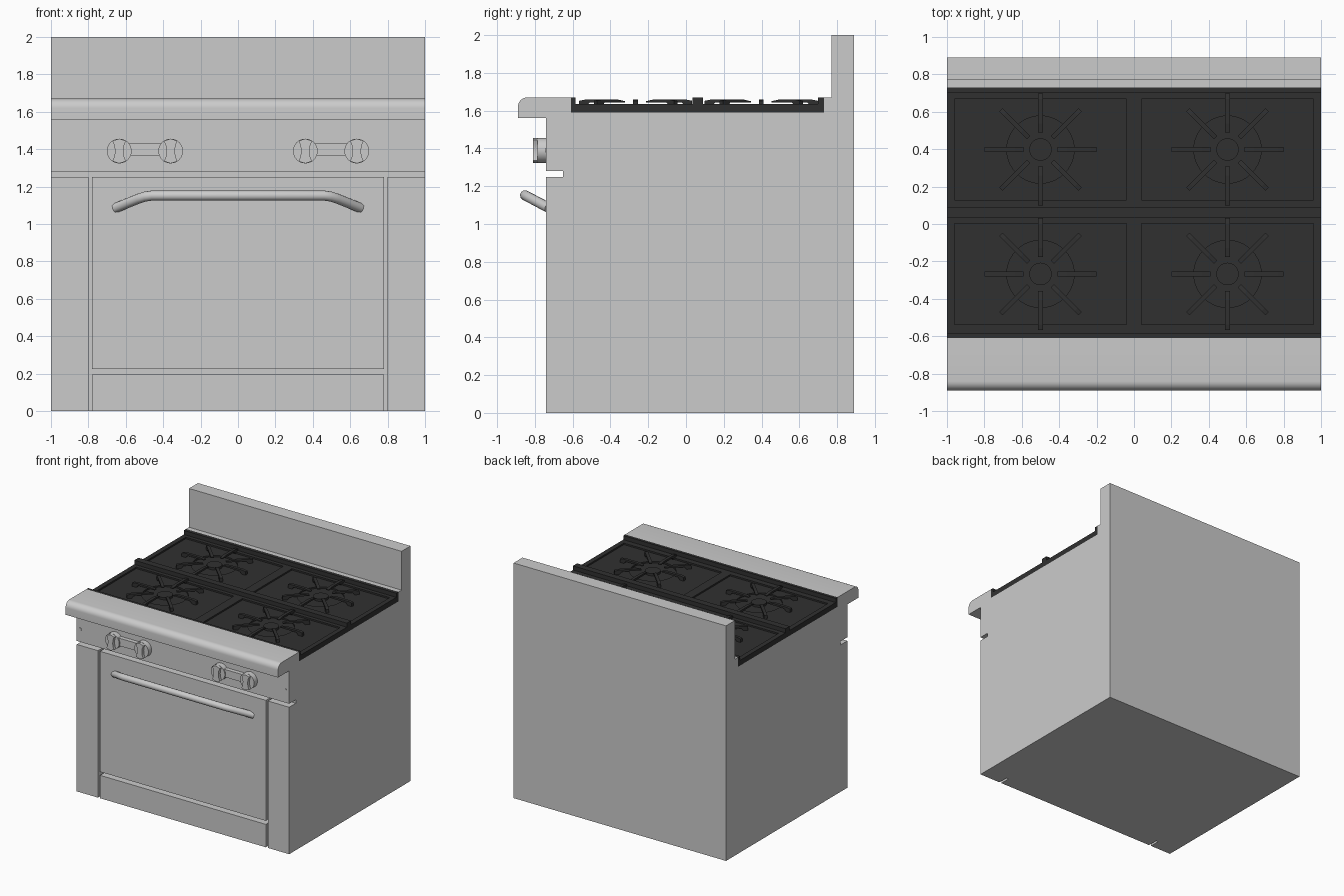
import bpy, bmesh, math
from mathutils import Matrix, Vector

if "Cube" in bpy.data.objects:
    bpy.data.objects.remove(bpy.data.objects["Cube"])

dark = bpy.data.materials.new("cast_iron")
dark.diffuse_color = (0.03, 0.03, 0.03, 1)
dark.use_nodes = True
dark.node_tree.nodes["Principled BSDF"].inputs["Base Color"].default_value = dark.diffuse_color


def finish(name, bm, mat=None, smooth=False):
    bmesh.ops.recalc_face_normals(bm, faces=bm.faces)
    me = bpy.data.meshes.new(name)
    bm.to_mesh(me)
    bm.free()
    ob = bpy.data.objects.new(name, me)
    bpy.context.collection.objects.link(ob)
    if mat:
        me.materials.append(mat)
    if smooth:
        bpy.ops.object.select_all(action='DESELECT')
        ob.select_set(True)
        bpy.context.view_layer.objects.active = ob
        bpy.ops.object.shade_smooth_by_angle(angle=math.radians(35))
    return ob


def box(name, x0, x1, y0, y1, z0, z1, mat=None):
    bm = bmesh.new()
    m = Matrix.Translation(((x0 + x1) / 2, (y0 + y1) / 2, (z0 + z1) / 2)) @ \
        Matrix.Diagonal((x1 - x0, y1 - y0, z1 - z0, 1))
    bmesh.ops.create_cube(bm, size=1, matrix=m)
    return finish(name, bm, mat)


def cylinder(name, loc, r, depth, rot=Matrix(), mat=None, seg=40):
    bm = bmesh.new()
    bmesh.ops.create_cone(bm, cap_ends=True, segments=seg, radius1=r, radius2=r,
                          depth=depth, matrix=Matrix.Translation(loc) @ rot)
    return finish(name, bm, mat, True)


def prism(name, pts, vec, mat=None, smooth=False, matrix=Matrix()):
    """Extrude a closed outline of 3D points along vec."""
    bm = bmesh.new()
    f = bm.faces.new([bm.verts.new(p) for p in pts])
    ext = bmesh.ops.extrude_face_region(bm, geom=[f], use_keep_orig=True)["geom"]
    bmesh.ops.translate(bm, vec=Vector(vec),
                        verts=[v for v in ext if isinstance(v, bmesh.types.BMVert)])
    bm.transform(matrix)
    return finish(name, bm, mat, smooth)


# Cabinet with back guard, recessed for the cooktop
body = [(-.65, 0), (.89, 0), (.89, 2), (.77, 2), (.77, 1.67), (.73, 1.67),
        (.73, 1.59), (-.61, 1.59), (-.61, 1.67), (-.65, 1.67)]
prism("cabinet", [(-1, y, z) for y, z in body], (2, 0, 0))

# Front landing ledge with rounded nose
arc = [(-.84 - .05 * math.sin(a), 1.62 + .05 * math.cos(a))
       for a in [i * math.pi / 16 for i in range(9)]]
ledge = [(-.65, 1.56), (-.65, 1.67)] + arc + [(-.89, 1.56)]
prism("front_ledge", [(-1, y, z) for y, z in ledge], (2, 0, 0), smooth=True)

# Front panels
box("control_panel", -1, 1, -.74, -.65, 1.28, 1.56)
box("oven_door", -.78, .78, -.74, -.65, .225, 1.25)
box("kick_panel", -.78, .78, -.74, -.65, 0, .195)
for s in (-1, 1):
    box("side_post", min(s, s * .8), max(s, s * .8), -.74, -.65, 0, 1.25)

# Door handle: tilted tube with softly bent ends
half = [(.648, 0), (.60, .13), (.55, .50), (.51, .78), (.48, .94), (.45, 1)]
half = [(.655, -.08), (.58, .42), (.53, .74), (.495, .92), (.46, 1)]
path = [(-x, t) for x, t in half] + [(x, t) for x, t in reversed(half)]
cu = bpy.data.curves.new("door_handle", 'CURVE')
cu.dimensions = '3D'
cu.bevel_depth = .027
cu.bevel_resolution = 4
cu.use_fill_caps = True
sp = cu.splines.new('POLY')
sp.points.add(len(path) - 1)
for p, (x, t) in zip(sp.points, path):
    p.co = (x, -.735 - .117 * t, 1.09 + .062 * t, 1)
handle = bpy.data.objects.new("door_handle", cu)
bpy.context.collection.objects.link(handle)
bpy.ops.object.select_all(action='DESELECT')
handle.select_set(True)
bpy.context.view_layer.objects.active = handle
bpy.ops.object.convert(target='MESH')
bpy.ops.object.shade_smooth_by_angle(angle=math.radians(40))

# Control knobs in pairs, joined by a bridge plate; panel screws
turn = Matrix.Rotation(math.pi / 2, 4, 'X')
grip = [(.036, .055), (.026, .03), (.022, 0), (.026, -.03), (.036, -.055)]
grip = grip + [(0, -.066)] + [(-x, z) for x, z in reversed(grip)] + [(0, .066)]
for s in (-1, 1):
    box("knob_bridge", s * .5 - .09, s * .5 + .09, -.775, -.735, 1.365, 1.43)
    for x in (s * .635, s * .36):
        cylinder("knob_base", (x, -.76, 1.39), .066, .05, turn, seg=32)
        prism("knob_grip", [(x + a, -.81, 1.39 + b) for a, b in grip],
              (0, .04, 0), smooth=True)
    cylinder("panel_screw", (s * .965, -.741, 1.39), .012, .008, turn, seg=12)

# Cooktop plate with four sunken pans and burner wells
top = box("cooktop", -1, 1, -.61, .73, 1.59, 1.635, dark)
burners = [(s * .5, y) for s in (-1, 1) for y in (.398, -.267)]
cutters = []
for x, y in burners:
    cutters.append(box("pan_cutter", x - .46, x + .46, y - .27, y + .27, 1.622, 1.7))
    cutters.append(cylinder("well_cutter", (x, y, 1.66), .18, .1))
bpy.context.view_layer.objects.active = top
for c in cutters:
    c.hide_render = True
    m = top.modifiers.new("cut", 'BOOLEAN')
    m.operation = 'DIFFERENCE'
    m.solver = 'EXACT'
    m.object = c
    bpy.ops.object.modifier_apply(modifier=m.name)
for c in cutters:
    bpy.data.objects.remove(c)

# Raised cross rails of the cooktop
for name, a, b in (("front_rail", -.61, -.585), ("middle_rail", .035, .09),
                   ("rear_rail", .70, .73)):
    box(name, -1, 1, a, b, 1.61, 1.67, dark)

# Grate fingers, eight around each burner, with a foot at the outer end
finger = [(.09, 1.643), (.09, 1.65), (.14, 1.658), (.27, 1.658), (.30, 1.652),
          (.30, 1.62), (.265, 1.62), (.245, 1.642)]
for x, y in burners:
    for i in range(8):
        m = Matrix.Translation((x, y, 0)) @ Matrix.Rotation(i * math.pi / 4, 4, 'Z')
        prism("grate_finger", [(r, -.0125, z) for r, z in finger], (0, .025, 0),
              dark, matrix=m)
    cylinder("burner_cap", (x, y, 1.618), .06, .022, mat=dark, seg=32)
